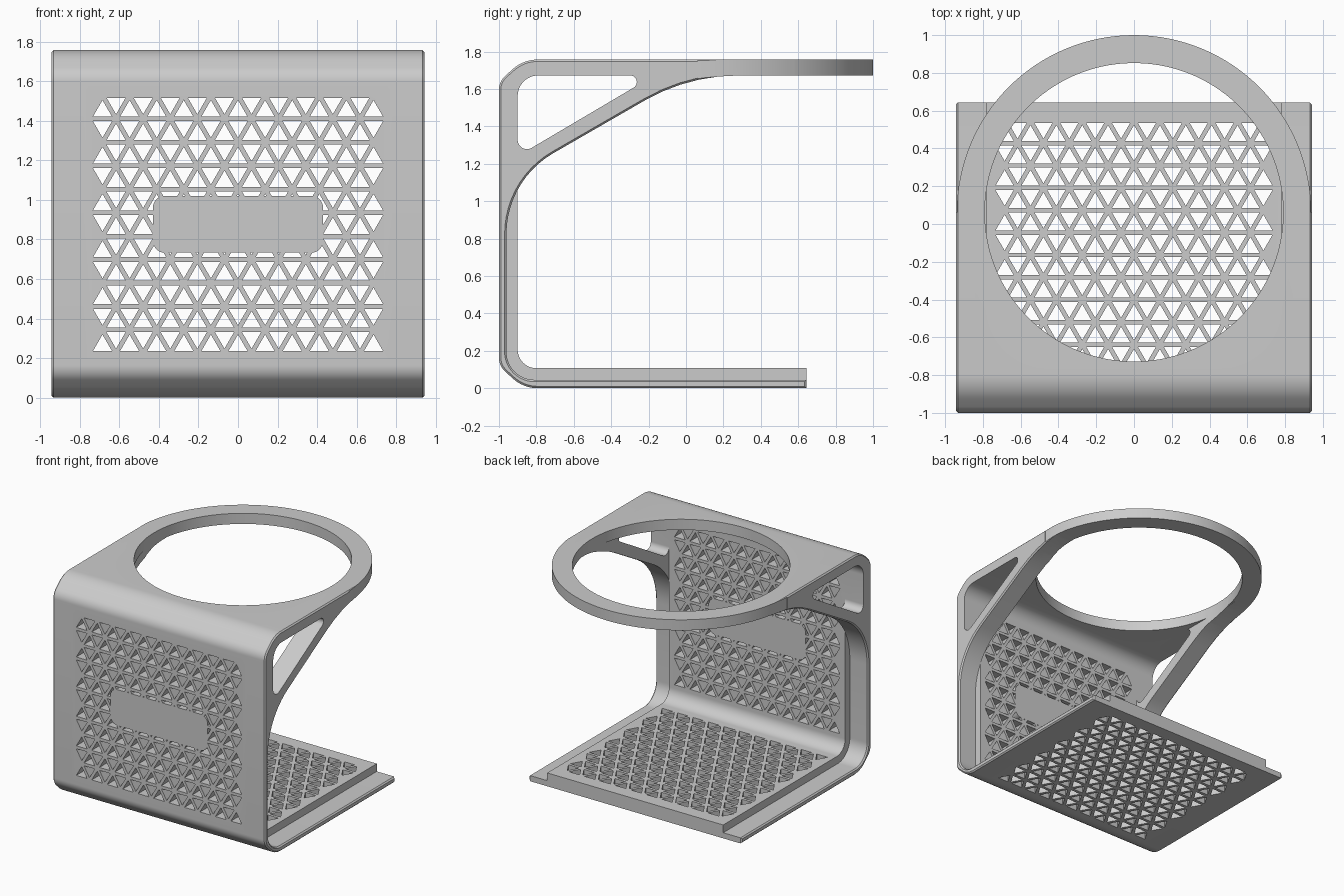
import bpy, bmesh, math
from mathutils import Vector

if "Cube" in bpy.data.objects:
    bpy.data.objects.remove(bpy.data.objects["Cube"])

HALF, STEP = 0.942, 0.78          # half width, start of the thin side flanges
RING_Y, RING_OUT, RING_IN = 0.062, 0.938, 0.79


def rounded(corners):
    """Turn (u, v, radius) corners into an outline with filleted corners."""
    out = []
    for i, (u, v, r) in enumerate(corners):
        p = Vector((u, v))
        if r == 0:
            out.append(p)
            continue
        d1 = (Vector(corners[i - 1][:2]) - p).normalized()
        d2 = (Vector(corners[(i + 1) % len(corners)][:2]) - p).normalized()
        ang = d1.angle(d2)
        centre = p + (d1 + d2).normalized() * (r / math.sin(ang / 2))
        a = p + d1 * (r / math.tan(ang / 2)) - centre
        b = p + d2 * (r / math.tan(ang / 2)) - centre
        sweep = math.atan2(a.x * b.y - a.y * b.x, a.dot(b))
        n = max(4, int(abs(sweep) / 0.09))
        for k in range(n + 1):
            t = sweep * k / n
            c, s = math.cos(t), math.sin(t)
            out.append(centre + Vector((a.x * c - a.y * s, a.x * s + a.y * c)))
    return out


def inset(poly, d):
    """Move an outline inwards by d."""
    n = len(poly)
    area = sum(poly[i - 1].x * poly[i].y - poly[i].x * poly[i - 1].y for i in range(n))
    sign = 1 if area > 0 else -1
    out = []
    for i, p in enumerate(poly):
        e1 = (p - poly[i - 1]).normalized()
        e2 = (poly[(i + 1) % n] - p).normalized()
        n1, n2 = Vector((-e1.y, e1.x)) * sign, Vector((-e2.y, e2.x)) * sign
        out.append(p + (n1 + n2) / (1 + n1.dot(n2)) * d)
    return out


def prism(name, axis, polys, stations):
    """Extrude outlines along an axis through (position, inset) stations."""
    bm = bmesh.new()
    for poly in polys:
        loops = []
        for s, d in stations:
            pts = inset(poly, d) if d else poly
            loops.append([bm.verts.new({'X': (s, p.x, p.y), 'Y': (p.x, s, p.y),
                                        'Z': (p.x, p.y, s)}[axis]) for p in pts])
        bm.faces.new(loops[0])
        bm.faces.new(loops[-1])
        n = len(poly)
        for l1, l2 in zip(loops, loops[1:]):
            for i in range(n):
                bm.faces.new((l1[i - 1], l1[i], l2[i], l2[i - 1]))
    bmesh.ops.recalc_face_normals(bm, faces=bm.faces[:])
    me = bpy.data.meshes.new(name)
    bm.to_mesh(me)
    bm.free()
    ob = bpy.data.objects.new(name, me)
    bpy.context.collection.objects.link(ob)
    return ob


def boolean(target, tool, operation):
    """Apply a boolean and remove the tool object."""
    tool.hide_render = True
    mod = target.modifiers.new("bool", 'BOOLEAN')
    mod.solver = 'EXACT'
    mod.operation = operation
    mod.object = tool
    bpy.context.view_layer.objects.active = target
    bpy.ops.object.modifier_apply(modifier=mod.name)
    bpy.data.objects.remove(tool)


def triangle_grid(start):
    """Isogrid of alternating triangles, 11 rows of 21."""
    h, half, polys = 0.083, 0.048, []
    for row in range(11):
        z = start + row * 0.1185
        for k in range(21):
            x = (k - 10) * 0.0685
            base, tip = (z, z + h) if (row + k) % 2 == 0 else (z + 0.095, z + 0.095 - h)
            polys.append([Vector((x - half, base)), Vector((x + half, base)), Vector((x, tip))])
    return polys


# Outer side outline shared by the centre shell and the side frames
outer = [(0.643, 0, 0), (-0.87, 0, 0.2), (-1, 0.12, 0.1),
         (-1, 1.64, 0.1), (-0.87, 1.757, 0.2), (1.05, 1.757, 0), (1.05, 1.672, 0)]

# Thick centre shell: base, back wall and top plate
body = prism("cup_stand", 'X',
             [rounded(outer + [(-0.9, 1.672, 0.11), (-0.9, 0.107, 0.1), (0.643, 0.107, 0)])],
             [(-STEP, 0), (STEP, 0)])

# Side frames: thin flange, sloping strut and triangular window
frame = rounded(outer + [(0.011, 1.672, 1.0), (-0.96, 1.112, 0.5),
                         (-0.96, 0.045, 0.15), (0.643, 0.045, 0)])
window = rounded([(-0.9, 1.672, 0.11), (-0.17, 1.672, 0.035), (-0.9, 1.241, 0.05)])
for side in (-1, 1):
    part = prism("side_frame", 'X', [frame],
                 [(side * STEP, 0), (side * (HALF - 0.01), 0), (side * HALF, 0.01)])
    boolean(part, prism("window_cutter", 'X', [window], [(side * 0.7, 0), (side * 1.0, 0)]),
            'DIFFERENCE')
    boolean(body, part, 'UNION')

# Round off the top plate into the ring
arc = [Vector((RING_OUT * math.cos(math.pi * i / 64), RING_Y + RING_OUT * math.sin(math.pi * i / 64)))
       for i in range(65)]
surround = arc + [Vector(p) for p in ((-1.2, RING_Y), (-1.2, 1.2), (1.2, 1.2), (1.2, RING_Y))]
boolean(body, prism("ring_outside_cutter", 'Z', [surround], [(1.3, 0), (2, 0)]), 'DIFFERENCE')

# Cup opening
circle = [Vector((RING_IN * math.cos(math.tau * (i + 0.5) / 128),
                  RING_Y + RING_IN * math.sin(math.tau * (i + 0.5) / 128))) for i in range(128)]
boolean(body, prism("cup_opening_cutter", 'Z', [circle], [(1.3, 0), (2, 0)]), 'DIFFERENCE')

# Triangle perforation of the back wall, leaving a blank panel
wall_holes = prism("wall_hole_cutter", 'Y', triangle_grid(0.236), [(-1.1, 0), (-0.85, 0)])
panel = rounded([(-0.43, 0.733, 0.06), (0.43, 0.733, 0.06), (0.43, 1.02, 0.06), (-0.43, 1.02, 0.06)])
boolean(wall_holes, prism("panel_keeper", 'Y', [panel], [(-1.2, 0), (-0.8, 0)]), 'DIFFERENCE')
boolean(body, wall_holes, 'DIFFERENCE')

# Triangle perforation of the base
boolean(body, prism("base_hole_cutter", 'Z', triangle_grid(-0.745), [(-0.1, 0), (0.2, 0)]),
        'DIFFERENCE')

# Smooth curved faces, keep sharp edges
bpy.ops.object.select_all(action='DESELECT')
body.select_set(True)
bpy.context.view_layer.objects.active = body
bpy.ops.object.shade_smooth_by_angle(angle=math.radians(30))
